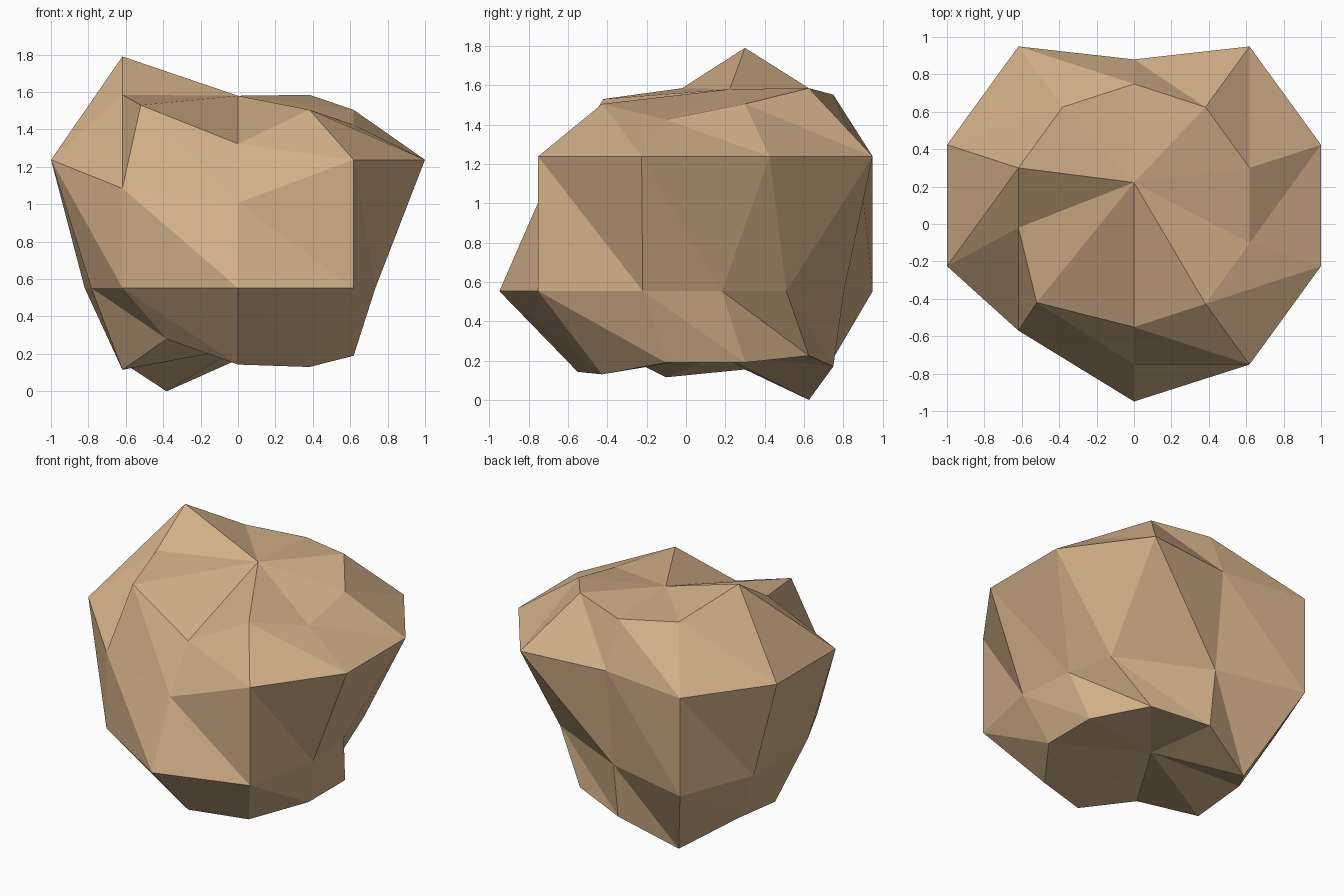
import bpy, bmesh, math

if "Cube" in bpy.data.objects:
    bpy.data.objects.remove(bpy.data.objects["Cube"])

SEG = 10
CY = 0.099  # centre of the rings in y

stone = bpy.data.materials.new("tan stone")
stone.diffuse_color = (0.64, 0.425, 0.245, 1)
stone.use_nodes = True
stone.node_tree.nodes["Principled BSDF"].inputs["Base Color"].default_value = stone.diffuse_color


def ring(bm, radius, heights, moved):
    """Ten-sided ring starting at the front (-y), going to the right; moved = {index: (x, y)}."""
    verts = []
    for k in range(SEG):
        a = 2 * math.pi * k / SEG
        x, y = moved.get(k, (radius * math.sin(a), CY - radius * math.cos(a)))
        verts.append(bm.verts.new((x, y, heights[k])))
    return verts


bm = bmesh.new()

# Four rings of a coarse ball, with chipped corners, from bottom to top
rings = [
    ring(bm, 0.65, [0.143, 0.13, 0.19, 0.19, 0.225, 0.17, 0.0, 0.155, 0.115, 0.28], {}),
    ring(bm, 1.051, [0.553] * SEG,
         {0: (0, -0.949), 2: (0.735, -0.22), 3: (0.69, 0.183), 4: (0.618, 0.51),
          5: (0, 0.803), 7: (-0.82, 0.425), 8: (-0.785, -0.225), 9: (-0.618, -0.57)}),
    ring(bm, 1.051, [1.008] + [1.238] * 8 + [1.085],
         {0: (0, -0.75), 5: (0, 0.88), 9: (-0.618, -0.57)}),
    ring(bm, 0.65, [1.323, 1.505, 1.425, 1.505, 1.585, 1.552, 1.585, 1.79, 1.585, 1.53],
         {8: (-0.618, -0.02), 9: (-0.52, -0.42)}),
]
bottom = bm.verts.new((0, 0.17, 0.23))
top = bm.verts.new((0, 0.222, 1.58))

# Walls, every cell folded from its upper left to its lower right corner, and caps
for k in range(SEG):
    n = (k + 1) % SEG
    for lo, hi in zip(rings, rings[1:]):
        bm.faces.new((lo[k], lo[n], hi[k]))
        bm.faces.new((lo[n], hi[n], hi[k]))
    bm.faces.new((rings[-1][k], rings[-1][n], top))
    bm.faces.new((rings[0][n], rings[0][k], bottom))

mesh = bpy.data.meshes.new("boulder")
bm.to_mesh(mesh)
bm.free()
mesh.materials.append(stone)
boulder = bpy.data.objects.new("boulder", mesh)
bpy.context.collection.objects.link(boulder)
